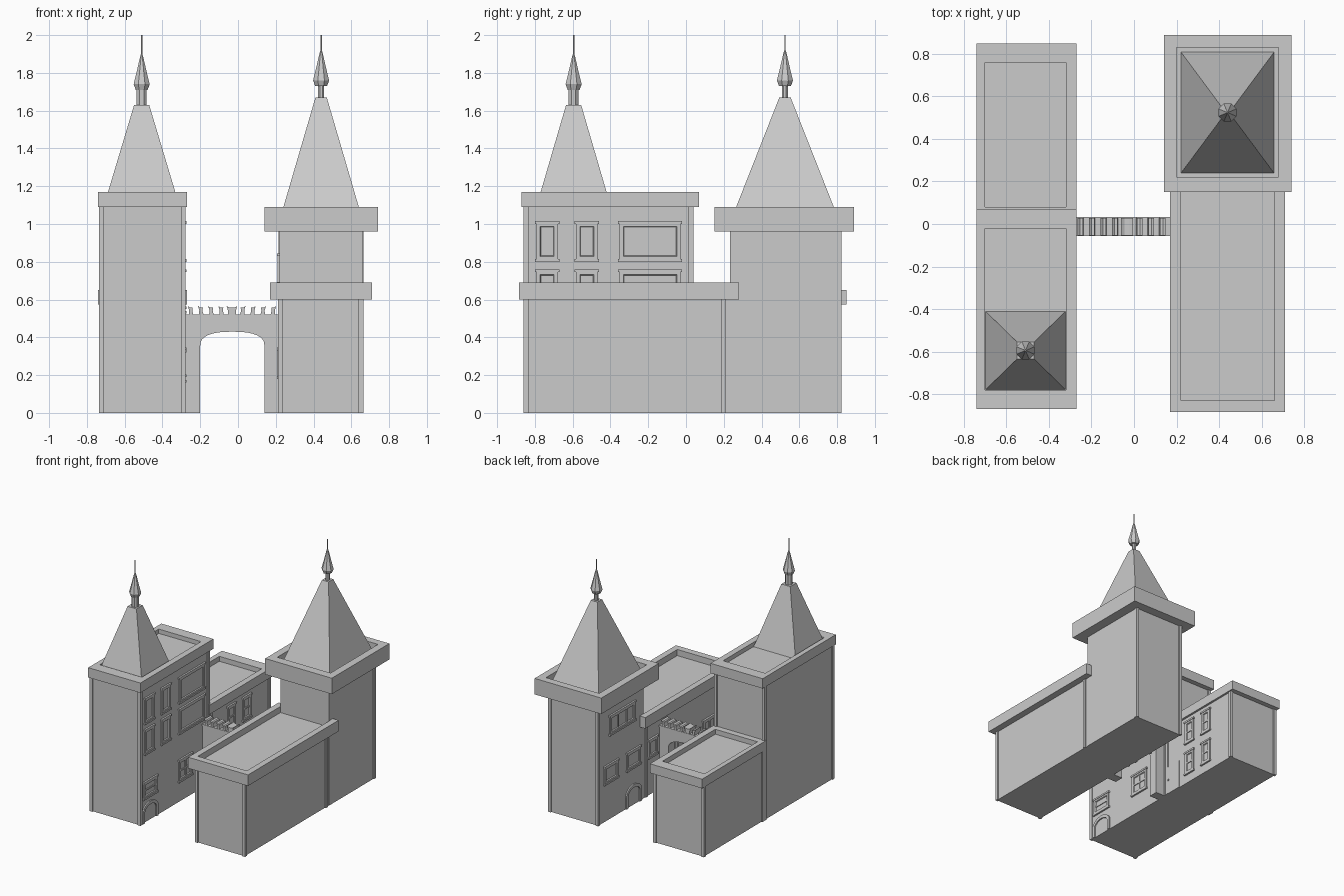
import bpy, bmesh, math

if "Cube" in bpy.data.objects:
    bpy.data.objects.remove(bpy.data.objects["Cube"])


def mesh_object(name, verts, faces):
    me = bpy.data.meshes.new(name)
    me.from_pydata(verts, [], faces)
    bm = bmesh.new()
    bm.from_mesh(me)
    bmesh.ops.recalc_face_normals(bm, faces=bm.faces)
    bm.to_mesh(me)
    bm.free()
    ob = bpy.data.objects.new(name, me)
    bpy.context.collection.objects.link(ob)
    return ob


def loft(name, rings):
    """Closed skin through rings that have equal point counts."""
    n = len(rings[0])
    verts = [p for r in rings for p in r]
    faces = [tuple(range(n)), tuple(range(len(verts) - n, len(verts)))]
    for k in range(len(rings) - 1):
        for i in range(n):
            j = (i + 1) % n
            faces.append((k*n + i, k*n + j, k*n + n + j, k*n + n + i))
    return mesh_object(name, verts, faces)


def rect(x0, x1, y0, y1, z):
    return [(x0, y0, z), (x1, y0, z), (x1, y1, z), (x0, y1, z)]


def box(name, x0, x1, y0, y1, z0, z1):
    return loft(name, [rect(x0, x1, y0, y1, z0), rect(x0, x1, y0, y1, z1)])


def parapet(name, outer, inner, z0, z1, floor):
    """Slab with a sunken flat roof."""
    return loft(name, [rect(*outer, z0), rect(*outer, z1),
                       rect(*inner, z1), rect(*inner, floor)])


def prism(name, pts, axis, a, b):
    """Extrude a 2D profile (xz along y, or yz along x)."""
    place = (lambda u, v, w: (u, w, v)) if axis == 'y' else (lambda u, v, w: (w, u, v))
    return loft(name, [[place(u, v, w) for u, v in pts] for w in (a, b)])


def corner_posts(name, x0, x1, y0, y1, top):
    t, o = 0.025, 0.009
    for x in (x0 - o, x1 + o - t):
        for y in (y0 - o, y1 + o - t):
            box(name, x, x + t, y, y + t, 0, top)


def window(name, wall, out, y0, y1, z0, z1, cols=1, rows=1):
    """Raised frame with a sunken pane, sill, lintel and glazing bars."""
    f, d = 0.028, 0.010 * out

    def r(m, x):
        return [(x, y0 + m, z0 + m), (x, y1 - m, z0 + m),
                (x, y1 - m, z1 - m), (x, y0 + m, z1 - m)]
    loft(name + "_frame", [r(0.008, wall - d), r(0.008, wall + d),
                           r(f, wall + d), r(f + 0.004, wall + 0.2 * d)])
    a, b = sorted((wall - d, wall + 1.4 * d))
    box(name + "_sill", a, b, y0, y1, z0, z0 + 0.014)
    box(name + "_lintel", a, b, y0, y1, z1 - 0.014, z1)
    a, b = sorted((wall - d, wall + 0.8 * d))
    for i in range(1, cols):
        y = y0 + (y1 - y0) * i / cols
        box(name + "_bar", a, b, y - .006, y + .006, z0 + f, z1 - f)
    for i in range(1, rows):
        z = z0 + (z1 - z0) * i / rows
        box(name + "_bar", a, b, y0 + f, y1 - f, z - .006, z + .006)


def arch_pts(c, half, spring, rise, n=12):
    return [(c - half * math.cos(math.pi * i / n),
             spring + rise * math.sin(math.pi * i / n)) for i in range(n + 1)]


def arch_door(name, wall, out, c, half, top):
    o = arch_pts(c, half, top - 0.075, 0.075)
    i = arch_pts(c, half - 0.025, top - 0.075, 0.05)
    pts = ([(c - half, 0)] + o + [(c + half, 0), (c + half - .025, 0)]
           + i[::-1] + [(c - half + .025, 0)])
    prism(name, pts, 'x', wall - .01 * out, wall + .01 * out)


def spire(name, cx, cy, hx, hy, z0, z1, top, neck, bulb):
    """Four-sided roof, neck, spearhead and needle."""
    loft(name + "_roof", [rect(cx - hx, cx + hx, cy - hy, cy + hy, z0),
                          rect(cx - top, cx + top, cy - top, cy + top, z1)])

    def ring(r, z, n=8):
        return [(cx + r * math.cos(math.tau * (i + .5) / n),
                 cy + r * math.sin(math.tau * (i + .5) / n), z) for i in range(n)]
    loft(name + "_neck", [ring(neck, z1 - 0.02), ring(neck, bulb + .005)])
    loft(name + "_finial", [ring(.034, bulb), ring(.046, bulb + .03),
                            ring(.030, bulb + .09), ring(.009, bulb + .175),
                            ring(.004, bulb + .19), ring(.004, 2.0)])


# Left building: tall front block and low rear block
LX0, LX1 = -0.726, -0.287
box("left_tall_block", LX0, LX1, -0.85, 0.03, 0, 1.10)
corner_posts("left_tall_post", LX0, LX1, -0.85, 0.03, 1.09)
parapet("left_tall_parapet", (-0.74, -0.27, -0.87, 0.07),
        (-0.70, -0.32, -0.78, -0.02), 1.09, 1.17, 1.135)
spire("left_spire", -0.51, -0.595, 0.19, 0.186, 1.13, 1.63, 0.04, 0.029, 1.71)
box("left_low_block", LX0, LX1, 0.0, 0.81, 0, 0.59)
corner_posts("left_low_post", LX0, LX1, 0.05, 0.81, 0.575)
parapet("left_low_parapet", (-0.74, -0.27, 0.02, 0.85),
        (-0.70, -0.32, 0.08, 0.76), 0.575, 0.65, 0.61)

# Right building: low front block and rear tower
RX0, RX1 = 0.222, 0.655
box("right_low_block", RX0, RX1, -0.85, 0.30, 0, 0.62)
parapet("right_low_parapet", (0.17, 0.71, -0.885, 0.28),
        (0.22, 0.66, -0.83, 0.235), 0.60, 0.69, 0.64)
box("right_tower", 0.22, 0.658, 0.232, 0.815, 0, 0.97)
corner_posts("right_low_post", RX0, RX1, -0.85, 0.20, 0.60)
for x in (0.214, 0.64):
    box("right_tower_post", x, x + .024, 0.80, 0.824, 0, 0.96)
parapet("right_tower_parapet", (0.14, 0.74, 0.15, 0.89),
        (0.20, 0.68, 0.22, 0.83), 0.96, 1.09, 1.025)
spire("right_spire", 0.44, 0.524, 0.22, 0.286, 1.02, 1.67, 0.03, 0.017, 1.73)

# Windows and doors on the inner face of the left building
for z0, z1 in ((0.80, 1.015), (0.55, 0.76)):
    for y0, y1 in ((-0.80, -0.67), (-0.59, -0.46), (-0.36, -0.02)):
        window("left_upper_window", LX1, 1, y0, y1, z0, z1)
window("left_small_window", LX1, 1, -0.82, -0.63, 0.19, 0.335, rows=2)
window("left_pane_window", LX1, 1, -0.365, -0.18, 0.16, 0.345, 2, 2)
arch_door("left_arch_door", LX1, 1, -0.725, 0.10, 0.155)
for z0 in (0.07, 0.34):
    for y0, y1 in ((0.265, 0.38), (0.46, 0.575)):
        window("left_rear_window", LX1, 1, y0, y1, z0, z0 + .2, rows=2)
box("left_rear_door", LX1 - .01, LX1 + .006, 0.05, 0.20, 0, 0.235)
box("door_knob", LX1, LX1 + .014, 0.07, 0.082, 0.11, 0.122)

# Windows and doors on the inner face of the right building
window("tower_window", 0.22, -1, 0.34, 0.68, 0.68, 0.845, cols=3)
for y0, y1 in ((0.56, 0.75), (0.27, 0.46), (0.05, 0.18)):
    window("right_window", 0.22, -1, y0, y1, 0.30, 0.455)
arch_door("right_arch_door", 0.22, -1, 0.365, 0.10, 0.17)
for y0 in (-0.70, -0.36):
    window("right_front_window", 0.22, -1, y0, y0 + .18, 0.18, 0.345, 2, 1)

# Arched bridge between the buildings
arch = [(-0.03 - 0.17 * math.copysign(abs(math.cos(a)) ** 0.8, math.cos(a)),
         0.355 + 0.075 * math.sin(a) ** 0.8 if 0 < i < 16 else 0.355)
        for i, a in ((i, math.pi * i / 16) for i in range(17))]
prism("arched_bridge", [(-0.29, 0), (-0.20, 0)] + arch
      + [(0.14, 0), (0.225, 0), (0.225, 0.515), (-0.29, 0.515)], 'y', -0.05, 0.026)
box("bridge_ledge", -0.29, 0.225, -0.056, 0.032, 0.508, 0.52)

# Battlements: hooked merlons leaning away from the centre
hook = [(-.013, .515), (.013, .515), (.011, .543), (.018, .566),
        (.006, .557), (-.008, .557), (-.006, .540)]
for side in (-1, 1):
    for k in range(1, 5):
        cx = -0.032 + side * 0.054 * k
        prism("merlon", [(cx + side * u, v) for u, v in hook], 'y', -0.053, 0.029)
prism("centre_merlon", [(-.052, .515), (-.012, .515), (-.010, .545), (-.004, .566),
                        (-.020, .557), (-.044, .557), (-.060, .566), (-.054, .545)],
      'y', -0.053, 0.029)
